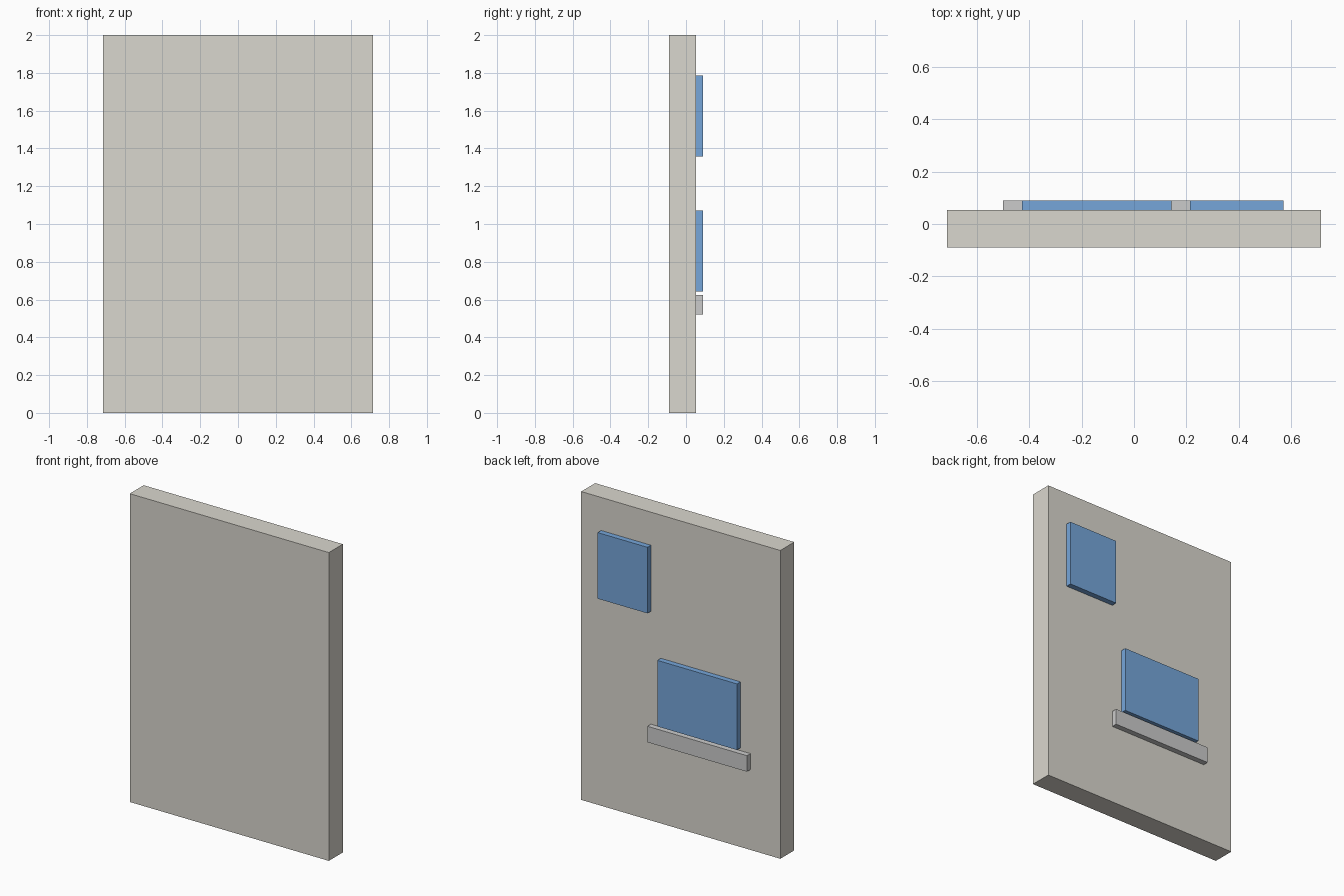
import bpy

if "Cube" in bpy.data.objects:
    bpy.data.objects.remove(bpy.data.objects["Cube"])


def material(name, color):
    mat = bpy.data.materials.new(name)
    mat.diffuse_color = color
    mat.use_nodes = True
    mat.node_tree.nodes["Principled BSDF"].inputs["Base Color"].default_value = mat.diffuse_color
    return mat


def box(name, x, y, z, mat=None):
    """Box from (min, max) ranges on each axis."""
    bpy.ops.mesh.primitive_cube_add(size=1, location=[(a + b) / 2 for a, b in (x, y, z)])
    obj = bpy.context.object
    obj.name = name
    obj.scale = [b - a for a, b in (x, y, z)]
    bpy.ops.object.transform_apply(location=False, rotation=False, scale=True)
    if mat:
        obj.data.materials.append(mat)
    return obj


plaster = material("plaster", (0.70, 0.68, 0.62, 1))
glass = material("blue_glass", (0.18, 0.38, 0.70, 1))

# wall slab and the raised layer on its back face
WALL_BACK = 0.0536
RAISED = (WALL_BACK, 0.0893)

box("wall", (-0.7143, 0.7143), (-0.0893, WALL_BACK), (0, 2), plaster)

# windows
box("upper_window", (0.2143, 0.5714), RAISED, (1.3571, 1.7857), glass)
box("lower_window", (-0.4286, 0.1429), RAISED, (0.6429, 1.0714), glass)

# ledge under the lower window
box("window_ledge", (-0.5, 0.2143), RAISED, (0.521, 0.625))
